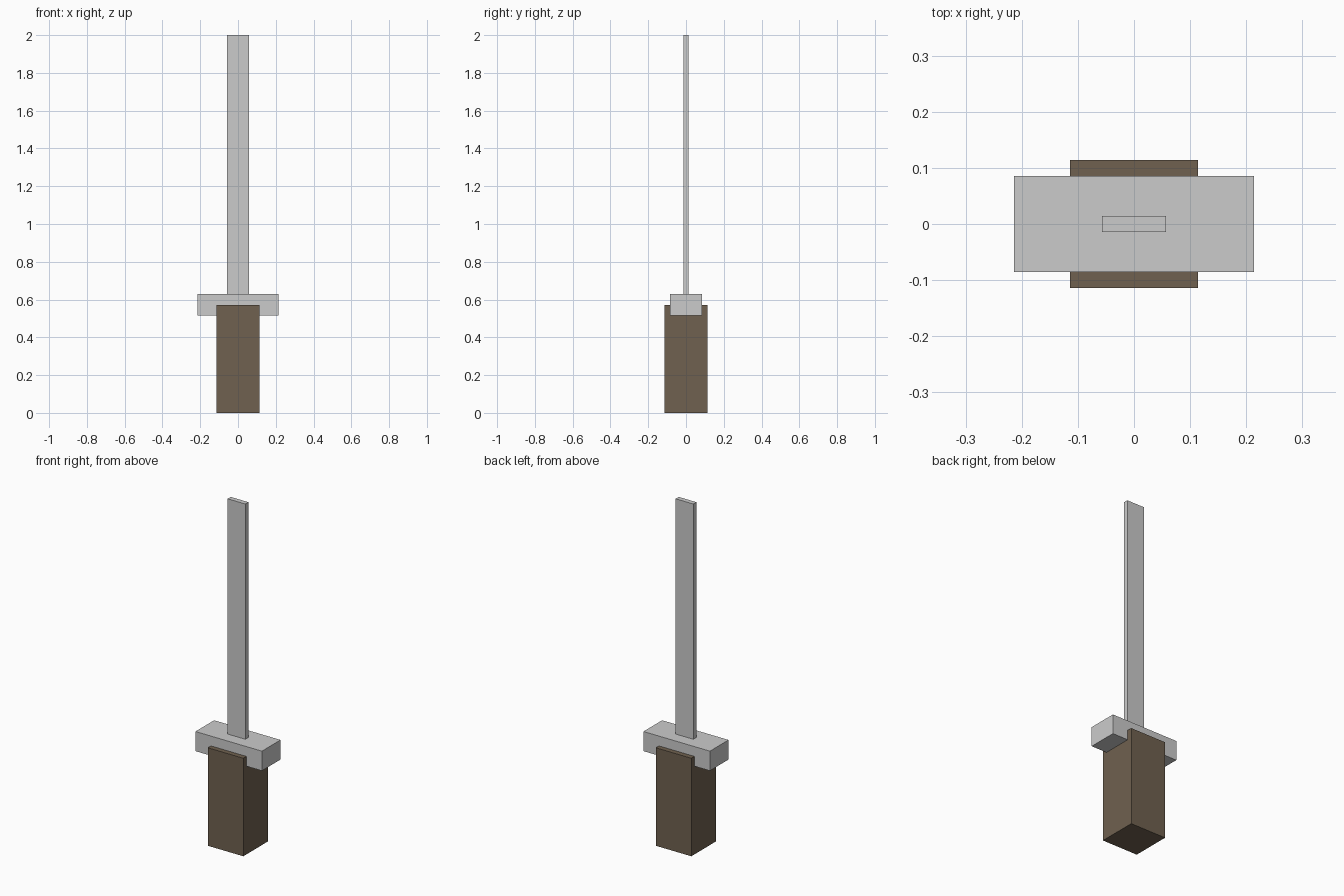
import bpy

if "Cube" in bpy.data.objects:
    bpy.data.objects.remove(bpy.data.objects["Cube"])

U = 2 / 70  # model unit: the sword is 70 units tall


def material(name, colour):
    mat = bpy.data.materials.new(name)
    mat.diffuse_color = (*colour, 1)
    mat.use_nodes = True
    mat.node_tree.nodes["Principled BSDF"].inputs["Base Color"].default_value = mat.diffuse_color
    return mat


def box(name, size, bottom, mat=None):
    """Box centred on x and y, with its base at the given height (in units)."""
    sx, sy, sz = (s * U for s in size)
    bpy.ops.mesh.primitive_cube_add(size=1, location=(0, 0, bottom * U + sz / 2))
    obj = bpy.context.object
    obj.name = name
    obj.scale = (sx, sy, sz)
    bpy.ops.object.transform_apply(location=False, rotation=False, scale=True)
    if mat:
        obj.data.materials.append(mat)
    return obj


# Square wooden grip
box("grip", (8, 8, 20), 0, material("brown_wood", (0.16, 0.12, 0.08)))

# Crossguard overlapping the top of the grip
box("crossguard", (15, 6, 4), 18)

# Thin flat blade rising from the top of the grip through the guard
box("blade", (4, 1, 50), 20)
